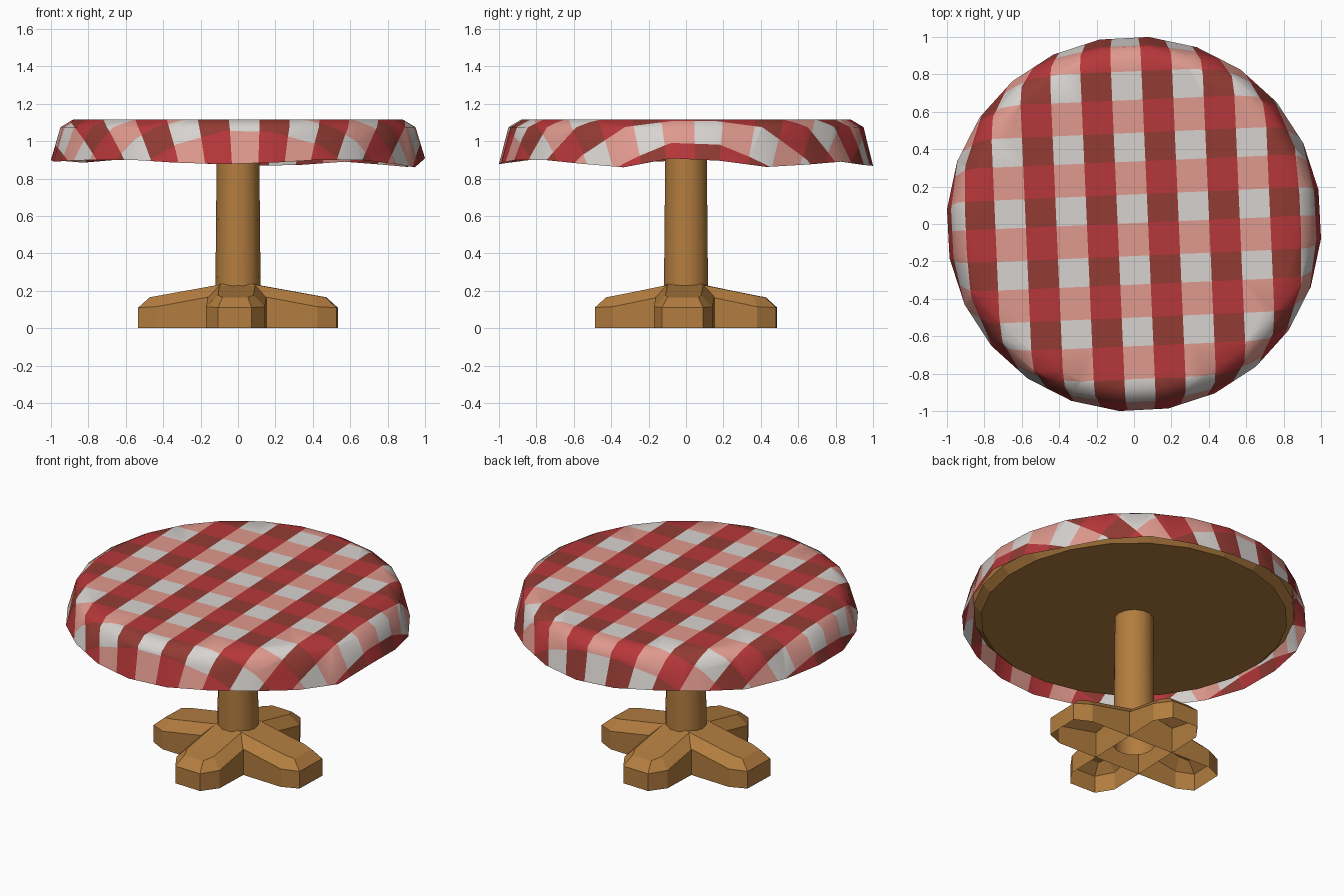
import bpy, bmesh, math
from mathutils import Vector, Matrix

if "Cube" in bpy.data.objects:
    bpy.data.objects.remove(bpy.data.objects["Cube"])


def material(name, rgb):
    m = bpy.data.materials.new(name)
    m.diffuse_color = (*rgb, 1)
    m.use_nodes = True
    m.node_tree.nodes["Principled BSDF"].inputs["Base Color"].default_value = m.diffuse_color
    return m


WOOD = material("wood", (0.45, 0.205, 0.05))
WHITE = material("cloth white", (0.68, 0.65, 0.63))
PINK = material("cloth pink", (0.74, 0.32, 0.27))
DARK = material("cloth dark red", (0.29, 0.043, 0.033))
RED = material("cloth red", (0.47, 0.038, 0.042))


def finish(name, bm, mats, smooth=None):
    bmesh.ops.recalc_face_normals(bm, faces=bm.faces[:])
    me = bpy.data.meshes.new(name)
    bm.to_mesh(me)
    bm.free()
    for m in mats:
        me.materials.append(m)
    ob = bpy.data.objects.new(name, me)
    bpy.context.collection.objects.link(ob)
    if smooth is not None:
        bpy.context.view_layer.objects.active = ob
        ob.select_set(True)
        bpy.ops.object.shade_smooth_by_angle(angle=math.radians(smooth))
        ob.select_set(False)
    return ob


def lathe(name, profile, n, cap_start, cap_end, smooth, turn=0.0):
    bm = bmesh.new()
    rings = [[bm.verts.new((r * math.cos(turn + 2 * math.pi * i / n),
                            r * math.sin(turn + 2 * math.pi * i / n), z))
              for i in range(n)] for r, z in profile]
    for a, b in zip(rings, rings[1:]):
        for i in range(n):
            j = (i + 1) % n
            bm.faces.new((a[i], a[j], b[j], b[i]))
    if cap_start:
        bm.faces.new(rings[0][::-1])
    if cap_end:
        bm.faces.new(rings[-1])
    return finish(name, bm, [WOOD], smooth)


# Tablecloth: a flat polygon disc is cut along the stripes, then folded down
N, TURN = 24, math.radians(-4.5)
STEP = 2 * math.pi / N
FOLD = [0.88, 0.963, 1.15]            # distances along the cloth
HEM = [.908, .895, .862, .875, .89, .873, .868, .88, .9, .9, .885, .895,
       .9, .89, .895, .9, .9, .885, .877, .885, .9, .9, .88, .86]


def cloth():
    bm = bmesh.new()
    centre = bm.verts.new((0, 0, 0))
    rings = [[bm.verts.new((s * math.cos(TURN + i * STEP), s * math.sin(TURN + i * STEP), 0))
              for i in range(N)] for s in FOLD]
    for i in range(N):
        j = (i + 1) % N
        bm.faces.new((centre, rings[0][i], rings[0][j]))
        for a, b in zip(rings, rings[1:]):
            bm.faces.new((a[i], b[i], b[j], a[j]))

    # stripes: direction, start, period, width
    tilt = math.radians(2.5)
    u = Vector((math.cos(tilt), math.sin(tilt), 0))
    v = Vector((-math.sin(tilt), math.cos(tilt), 0))
    bands = [(u, 0.075, 0.325, 0.163), (v, -0.17, 0.327, 0.175)]
    for d, start, period, width in bands:
        for k in range(-4, 5):
            for e in (0, width):
                bmesh.ops.bisect_plane(bm, geom=bm.verts[:] + bm.edges[:] + bm.faces[:],
                                       dist=1e-5, plane_co=d * (start + k * period + e),
                                       plane_no=d)
    for f in bm.faces:
        c = f.calc_center_median()
        on = [((c.dot(d) - start) % period) < width for d, start, period, width in bands]
        f.material_index = 2 * on[0] + on[1]

    # fold over the table edge to a wavy hem
    for vert in bm.verts:
        x, y = vert.co.x, vert.co.y
        if math.hypot(x, y) < 1e-6:
            vert.co.z = 1.115
            continue
        a = (math.atan2(y, x) - TURN) % (2 * math.pi)
        k = int(a / STEP)
        off = a - (k + 0.5) * STEP
        rho = math.hypot(x, y) * math.cos(off) / math.cos(STEP / 2)
        t = 0.5 + 0.5 * math.tan(off) / math.tan(STEP / 2)
        hem = HEM[k % N] * (1 - t) + HEM[(k + 1) % N] * t
        stops = [(0, 0, 1.115), (FOLD[0], 0.885, 1.115), (FOLD[1], 0.952, 1.075),
                 (FOLD[2], 1.003, hem)]
        for (s0, r0, z0), (s1, r1, z1) in zip(stops, stops[1:]):
            if rho <= s1 + 1e-4:
                w = (rho - s0) / (s1 - s0)
                r, z = r0 + (r1 - r0) * w, z0 + (z1 - z0) * w
                break
        vert.co = (x / rho * r, y / rho * r, z)
    for f in bm.faces:
        f.smooth = True
    return finish("tablecloth", bm, [WHITE, PINK, DARK, RED])


cloth()

# Wooden top under the cloth and the central column
lathe("table_top", [(0.89, 0.91), (0.935, 0.955), (0.935, 1.06), (0.88, 1.1)],
      N, True, True, None, TURN)
lathe("column", [(0.122, 0.07), (0.12, 0.3), (0.114, 0.92)], 14, False, False, 40)


# Crossed feet: open-bottomed bars with chamfered tops and ends
def foot_bar(name, length, tip_w, turn):
    bm = bmesh.new()
    # base x, half width, side height, top x, top half width, top height
    half = [(length, tip_w, 0.11, length - 0.06, tip_w * 0.75, 0.165),
            (length - 0.1, 0.157, 0.115, length - 0.12, 0.095, 0.176),
            (0, 0.157, 0.195, 0, 0.095, 0.25)]
    stations = half + [(-a, b, c, -d, e, f) for a, b, c, d, e, f in half[1::-1]]
    rings = []
    for x, w, h, tx, tw, th in stations:
        rings.append([bm.verts.new(p) for p in
                      ((x, -w, 0), (x, -w, h), (tx, -tw, th),
                       (tx, tw, th), (x, w, h), (x, w, 0))])
    for a, b in zip(rings, rings[1:]):
        for i in range(5):
            bm.faces.new((a[i], a[i + 1], b[i + 1], b[i]))
    for r in (rings[0], rings[-1]):
        bm.faces.new((r[0], r[1], r[4], r[5]))
        bm.faces.new((r[1], r[2], r[3], r[4]))
    bmesh.ops.rotate(bm, verts=bm.verts[:], cent=(0, 0, 0),
                     matrix=Matrix.Rotation(math.radians(turn), 3, 'Z'))
    return finish(name, bm, [WOOD])


foot_bar("side_feet", 0.53, 0.11, -2)
foot_bar("front_back_feet", 0.485, 0.09, 88)
